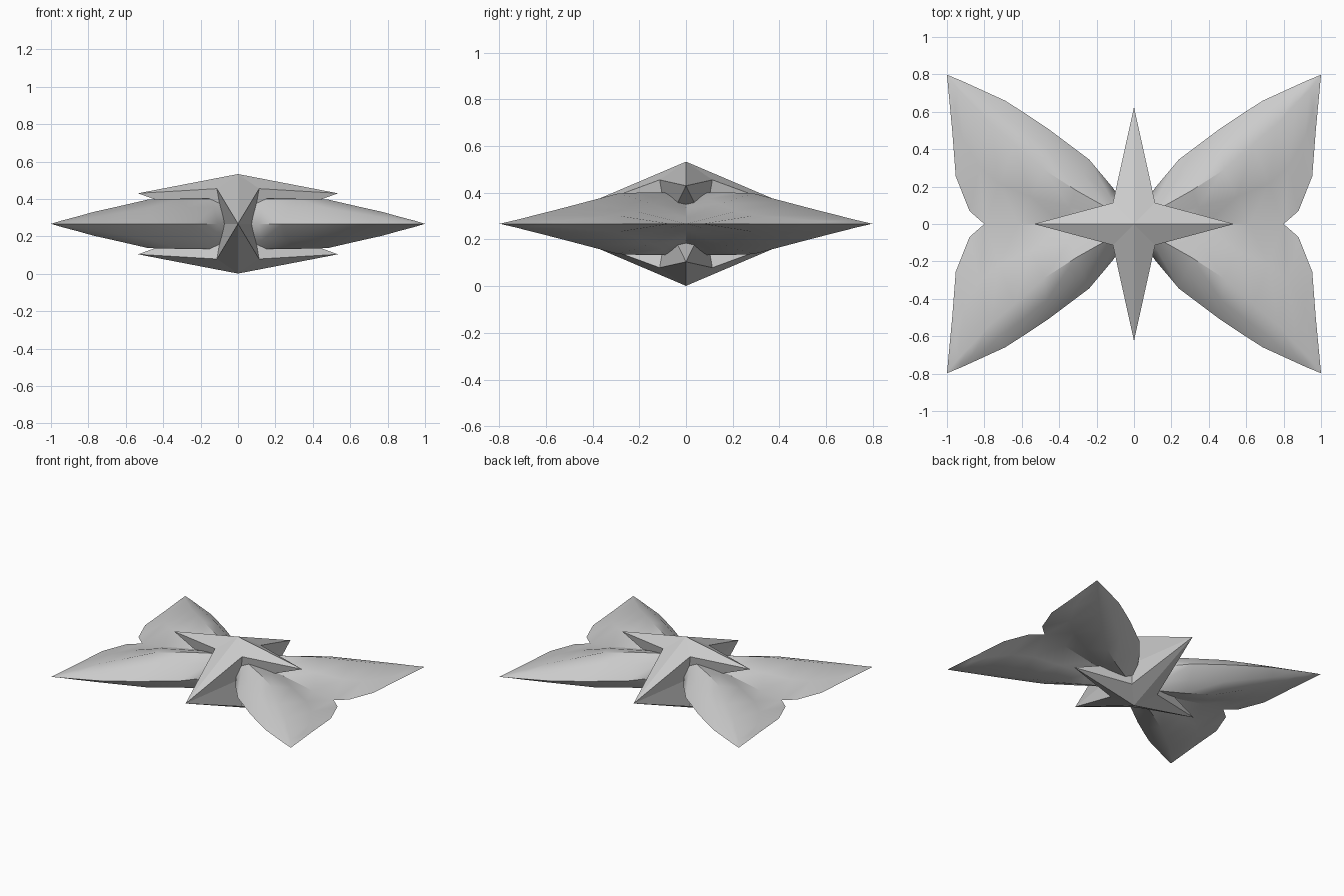
import bpy
from mathutils import Vector

if "Cube" in bpy.data.objects:
    bpy.data.objects.remove(bpy.data.objects["Cube"])

MID = 0.267  # height of the symmetry plane


def mirrored_object(name, verts, faces):
    """One octant of a part, mirrored across all three planes."""
    mesh = bpy.data.meshes.new(name)
    mesh.from_pydata(verts, [], faces)
    mesh.update()
    ob = bpy.data.objects.new(name, mesh)
    bpy.context.collection.objects.link(ob)
    ob.location.z = MID
    mod = ob.modifiers.new("Mirror", 'MIRROR')
    mod.use_axis = (True, True, True)
    mod.merge_threshold = 0.0005
    return ob


# Faceted star body: apex, side tip, front tip, notch, waist, waist middle
star_verts = [(0, 0, 0.266), (0.535, 0, 0.163), (0, 0.625, 0),
              (0.113, 0.113, 0.188), (0.08, 0.08, 0), (0.08, 0, 0)]
star_faces = [(0, 1, 3), (0, 3, 2), (2, 3, 4), (1, 4, 3), (1, 5, 4)]
mirrored_object("star_body", star_verts, star_faces)

# Petals: stations of (valley edge, crest, outer rim), ending in the tip
stations = [
    ((0.03, 0, 0.120), (0.04, 0.04, 0.130), (0.04, 0.08, 0)),
    ((0.14, 0, 0.115), (0.15, 0.09, 0.134), (0.11, 0.19, 0)),
    ((0.38, 0, 0.070), (0.31, 0.18, 0.134), (0.24, 0.345, 0)),
    ((0.62, 0, 0.025), (0.48, 0.29, 0.130), (0.46, 0.51, 0)),
    ((0.80, 0, 0), (0.64, 0.43, 0.093), (0.58, 0.59, 0)),
    ((0.88, 0.07, 0), (0.77, 0.54, 0.064), (0.69, 0.66, 0)),
    ((0.953, 0.255, 0), (0.87, 0.65, 0.036), (0.85, 0.733, 0)),
    ((0.972, 0.50, 0), (0.94, 0.72, 0.018), (0.92, 0.765, 0)),
]
verts, faces = [], []
for row in stations:
    b, c, a = (Vector(p) for p in row)
    inner = b.lerp(c, 0.5)
    inner.z = b.z + (c.z - b.z) * 0.58
    outer = a.lerp(c, 0.45)
    outer.z = c.z * 0.66
    verts += [b, inner, c, outer, a]
n = 5
for i in range(len(stations) - 1):
    for j in range(n - 1):
        k = i * n + j
        faces.append((k, k + n, k + n + 1, k + 1))
tip = len(verts)
verts.append(Vector((1, 0.798, 0)))
for j in range(n - 1):
    faces.append((tip - n + j, tip, tip - n + j + 1))
petals = mirrored_object("petals", verts, faces)

# Smooth petals with sharp rims and valleys
bpy.context.view_layer.objects.active = petals
petals.select_set(True)
bpy.ops.object.modifier_apply(modifier="Mirror")
bpy.ops.object.shade_smooth_by_angle(angle=0.6)
